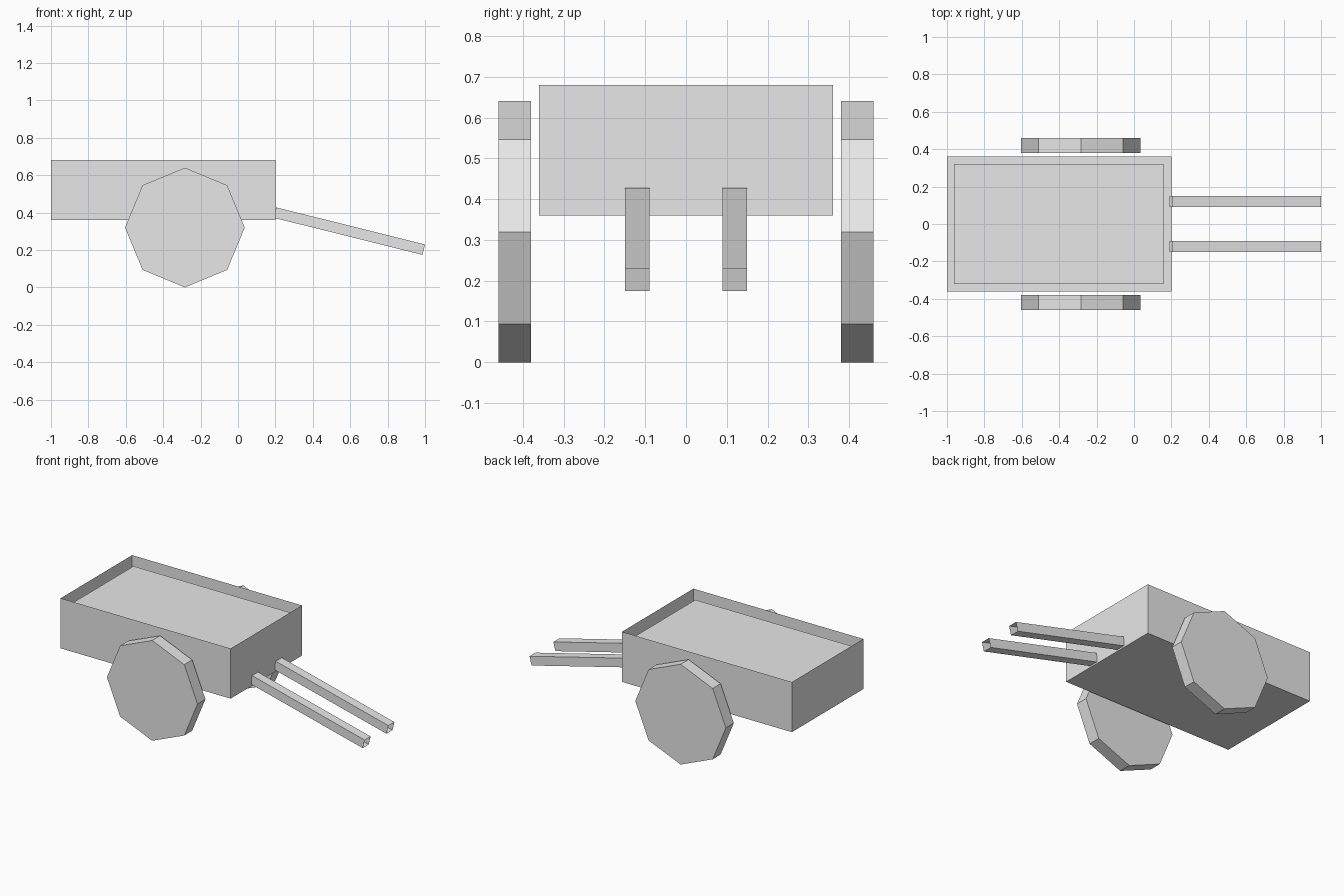
import bpy, bmesh, math
from mathutils import Matrix, Vector

if "Cube" in bpy.data.objects:
    bpy.data.objects.remove(bpy.data.objects["Cube"])

grey = bpy.data.materials.new("light_grey")
grey.diffuse_color = (0.8, 0.8, 0.8, 1)
grey.use_nodes = True
grey.node_tree.nodes["Principled BSDF"].inputs["Base Color"].default_value = grey.diffuse_color


def add_object(name, bm):
    mesh = bpy.data.meshes.new(name)
    bm.to_mesh(mesh)
    bm.free()
    mesh.materials.append(grey)
    obj = bpy.data.objects.new(name, mesh)
    bpy.context.collection.objects.link(obj)
    return obj


def box(name, center, size, open_dirs=(), tilt=0.0):
    """Box with the sides facing open_dirs left out, tilted about y."""
    bm = bmesh.new()
    bmesh.ops.create_cube(bm, size=1)
    bm.normal_update()
    gone = [f for f in bm.faces
            if any(f.normal.dot(Vector(d)) > 0.9 for d in open_dirs)]
    bmesh.ops.delete(bm, geom=gone, context='FACES')
    bm.transform(Matrix.Translation(center) @ Matrix.Rotation(tilt, 4, 'Y')
                 @ Matrix.Diagonal((*size, 1)))
    return add_object(name, bm)


def wheel(name, y):
    bm = bmesh.new()
    bmesh.ops.create_cone(bm, cap_ends=True, segments=8,
                          radius1=0.32, radius2=0.32, depth=0.08)
    bm.transform(Matrix.Translation((-0.284, y, 0.32))
                 @ Matrix.Rotation(math.pi / 2, 4, 'X'))
    return add_object(name, bm)


# Open-topped cart body with the raised bed sitting inside its thin walls
box("cart_body", (-0.4, 0, 0.52), (1.2, 0.72, 0.32), open_dirs=[(0, 0, 1)])
box("cart_bed", (-0.402, 0, 0.5175), (1.12, 0.64, 0.235))

# Wheels and sloping hollow pull shafts on both sides
for side, s in (("front", -1), ("back", 1)):
    wheel(side + "_wheel", s * 0.42)
    box(side + "_shaft", (0.595, s * 0.12, 0.301), (0.82, 0.06, 0.057),
        open_dirs=[(1, 0, 0), (-1, 0, 0)], tilt=math.radians(14))
